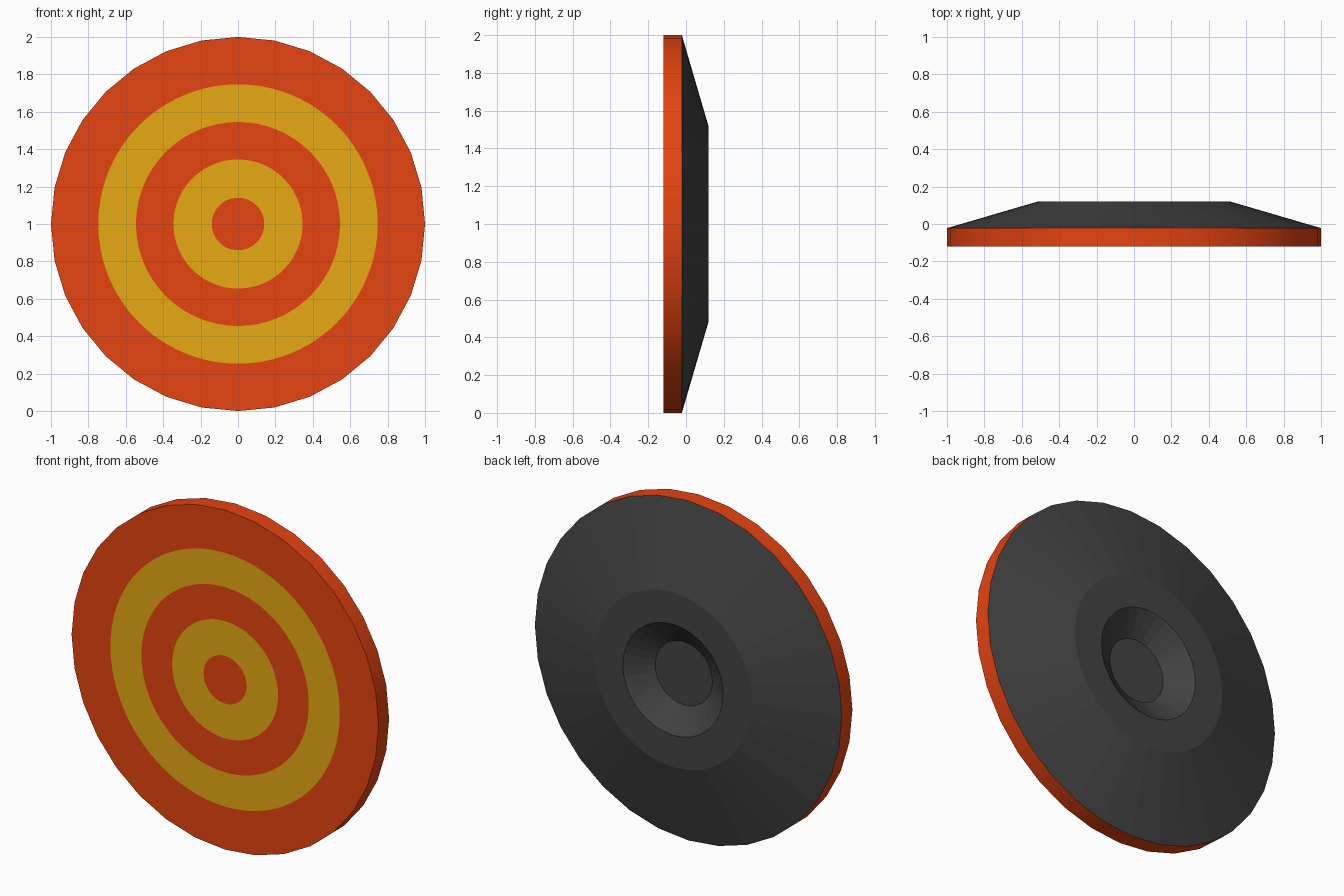
import bpy, bmesh, math

if "Cube" in bpy.data.objects:
    bpy.data.objects.remove(bpy.data.objects["Cube"])

SIDES = 32


def material(name, rgb):
    m = bpy.data.materials.new(name)
    m.diffuse_color = (*rgb, 1)
    m.use_nodes = True
    m.node_tree.nodes["Principled BSDF"].inputs["Base Color"].default_value = m.diffuse_color
    return m


orange = material("orange", (0.79, 0.056, 0.005))
yellow = material("yellow", (0.79, 0.40, 0.006))
dark_grey = material("dark grey", (0.056, 0.056, 0.056))


def ring(bm, r, y, n, on_polygon=False):
    """Circle of n points facing y; on_polygon keeps it on the 32-sided outline."""
    pts = []
    for i in range(n):
        a = 2 * math.pi * i / n
        s = r
        if on_polygon:
            step = 2 * math.pi / SIDES
            s = r * math.cos(step / 2) / math.cos(a % step - step / 2) if i % (n // SIDES) else r
        pts.append(bm.verts.new((s * math.cos(a), y, 1 + s * math.sin(a))))
    return pts


def bridge(bm, a, b, mat=0, smooth=False):
    n = len(a)
    for i in range(n):
        j = (i + 1) % n
        f = bm.faces.new((a[i], a[j], b[j], b[i]))
        f.material_index = mat
        f.smooth = smooth


def finish(bm, name, mats):
    me = bpy.data.meshes.new(name)
    bm.to_mesh(me)
    bm.free()
    for m in mats:
        me.materials.append(m)
    ob = bpy.data.objects.new(name, me)
    bpy.context.collection.objects.link(ob)
    return ob


# Front face: alternating painted rings, from the bullseye outwards
bm = bmesh.new()
n = SIDES * 3
radii = [0.14, 0.345, 0.545, 0.747]
rings = [ring(bm, r, -0.12, n) for r in radii] + [ring(bm, 1, -0.12, n, True)]
bm.faces.new(rings[0])
for k in range(len(rings) - 1):
    bridge(bm, rings[k + 1], rings[k], (k + 1) % 2)
finish(bm, "target_face", [orange, yellow])

# Orange rim, smooth around the edge
bm = bmesh.new()
bridge(bm, ring(bm, 1, -0.022, SIDES), ring(bm, 1, -0.12, SIDES), 0, True)
finish(bm, "rim", [orange])

# Dark back: sloped flank, flat ring and a dished recess
bm = bmesh.new()
profile = [(1, -0.022), (0.515, 0.12), (0.327, 0.12), (0.186, 0.02)]
rings = [ring(bm, r, y, SIDES) for r, y in profile]
for a, b in zip(rings, rings[1:]):
    bridge(bm, b, a)
bm.faces.new(rings[-1][::-1])
finish(bm, "back_housing", [dark_grey])
